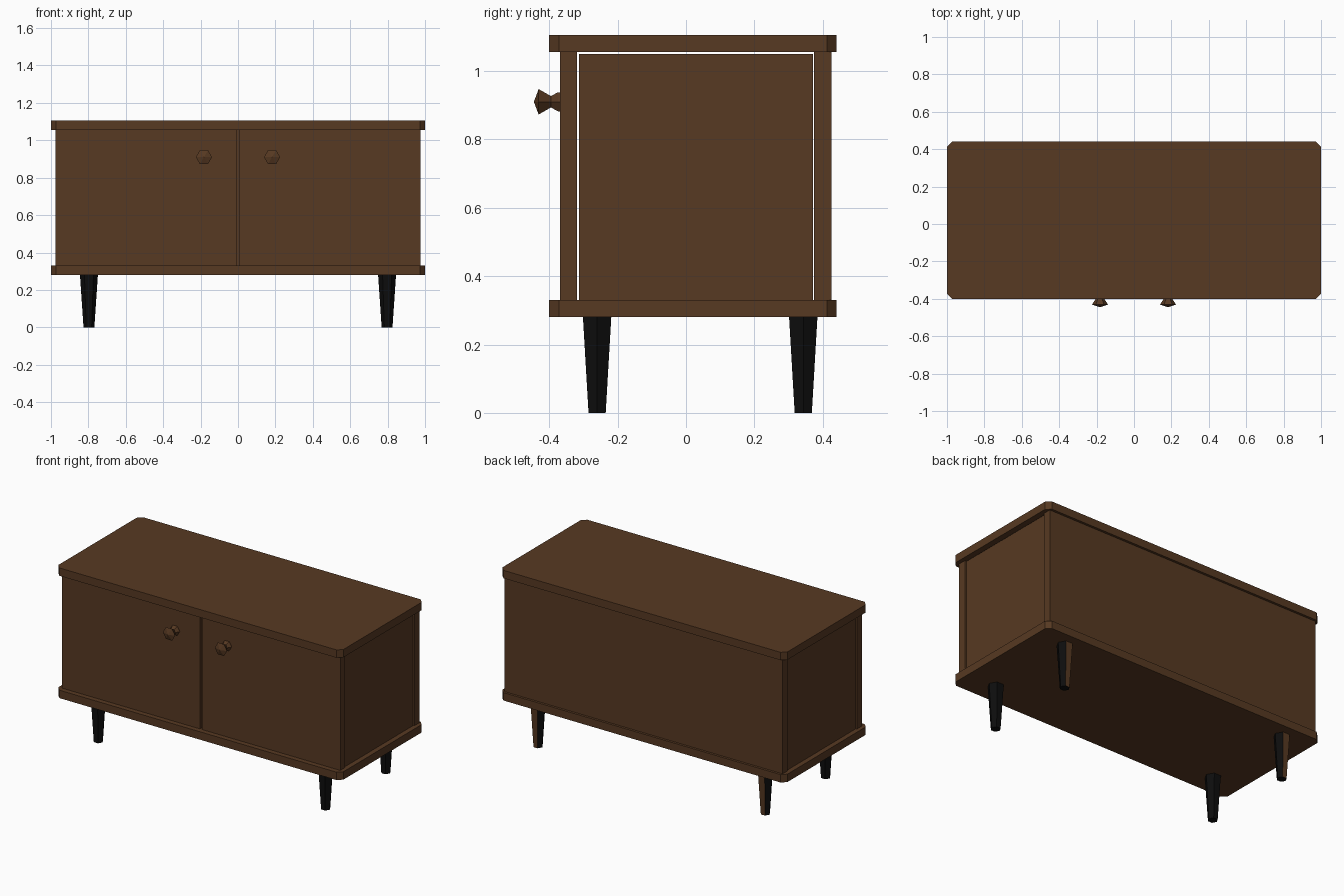
import bpy, bmesh, math

if "Cube" in bpy.data.objects:
    bpy.data.objects.remove(bpy.data.objects["Cube"])


def material(name, rgb):
    m = bpy.data.materials.new(name)
    m.diffuse_color = (*rgb, 1)
    m.use_nodes = True
    m.node_tree.nodes["Principled BSDF"].inputs["Base Color"].default_value = m.diffuse_color
    return m


BROWN = material("brown_wood", (0.095, 0.041, 0.016))
BLACK = material("black_paint", (0.004, 0.004, 0.004))


def finish(name, bm, *mats):
    bmesh.ops.recalc_face_normals(bm, faces=bm.faces)
    me = bpy.data.meshes.new(name)
    bm.to_mesh(me)
    bm.free()
    for m in mats:
        me.materials.append(m)
    ob = bpy.data.objects.new(name, me)
    bpy.context.collection.objects.link(ob)
    return ob


def prism(name, pts, z0, z1):
    """Extrude a flat outline upwards."""
    bm = bmesh.new()
    f = bm.faces.new([bm.verts.new((x, y, z0)) for x, y in pts])
    r = bmesh.ops.extrude_face_region(bm, geom=[f])
    for v in r["geom"]:
        if isinstance(v, bmesh.types.BMVert):
            v.co.z = z1
    return finish(name, bm, BROWN)


def box(name, x0, x1, y0, y1, z0, z1):
    return prism(name, [(x0, y0), (x1, y0), (x1, y1), (x0, y1)], z0, z1)


def hex_rings(bm, profile, place):
    """Six-sided lathe: profile of (radius, position along axis)."""
    rings = []
    for r, h in profile:
        rings.append([bm.verts.new(place(r * math.cos(i * math.pi / 3),
                                         r * math.sin(i * math.pi / 3), h)) for i in range(6)])
    for a, b in zip(rings, rings[1:]):
        for i in range(6):
            j = (i + 1) % 6
            bm.faces.new((a[i], a[j], b[j], b[i]))
    bm.faces.new(rings[0])
    return rings[-1]


# Top and bottom slabs with clipped corners
Y0, Y1, C = -0.40, 0.44, 0.028
outline = [(-1 + C, Y0), (1 - C, Y0), (1, Y0 + C), (1, Y1 - C),
           (1 - C, Y1), (-1 + C, Y1), (-1, Y1 - C), (-1, Y0 + C)]
prism("top_slab", outline, 1.055, 1.105)
prism("bottom_slab", outline, 0.28, 0.33)

# Doors and back panel
box("left_door", -0.975, -0.009, -0.368, -0.319, 0.33, 1.055)
box("right_door", 0.006, 0.975, -0.368, -0.319, 0.33, 1.055)
box("back_panel", -0.975, 0.975, 0.375, 0.425, 0.33, 1.055)

for s, side in ((-1, "left"), (1, "right")):
    # Side panels, leaving thin gaps at front, back and top
    a, b = sorted((s * 0.92, s * 0.968))
    box(side + "_side_panel", a, b, -0.313, 0.371, 0.33, 1.05)

    # Hexagonal door knobs
    bm = bmesh.new()
    kx = s * 0.182
    rim = hex_rings(bm, [(0.032, -0.367), (0.032, -0.375), (0.019, -0.395), (0.043, -0.431)],
                    lambda u, v, h: (kx + u, h, 0.91 + v))
    tip = bm.verts.new((kx, -0.445, 0.91))
    for i in range(6):
        bm.faces.new((rim[i], rim[(i + 1) % 6], tip))
    finish(side + "_knob", bm, BROWN)

    # Tapered hexagonal legs; back legs have a brown rear face
    for end, ly in (("front", -0.26), ("back", 0.343)):
        bm = bmesh.new()
        top = hex_rings(bm, [(0.029, 0), (0.048, 0.282)],
                        lambda u, v, h: (s * 0.797 + u, ly + v, h))
        bm.faces.new(top)
        bmesh.ops.recalc_face_normals(bm, faces=bm.faces)
        for f in bm.faces:
            f.material_index = 1 if end == "back" and f.normal.y > 0.9 else 0
        finish(f"{end}_{side}_leg", bm, BLACK, BROWN)
